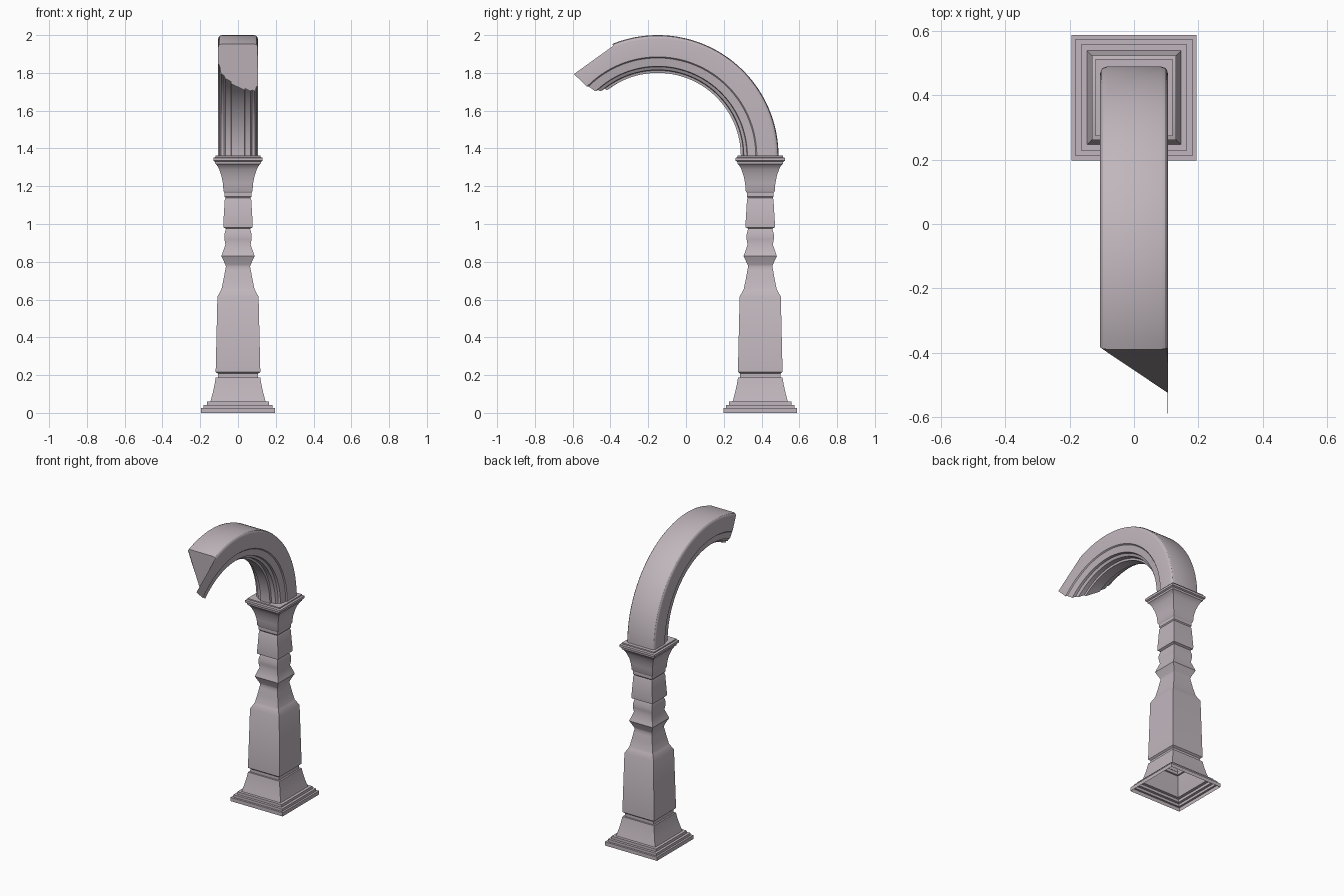
import bpy, bmesh, math

if "Cube" in bpy.data.objects:
    bpy.data.objects.remove(bpy.data.objects["Cube"])

CY = 0.393                 # column axis in y
AY, AZ = -0.15, 1.36       # arch centre

stone = bpy.data.materials.new("stone")
stone.diffuse_color = (0.53, 0.47, 0.51, 1)
stone.use_nodes = True
stone.node_tree.nodes["Principled BSDF"].inputs["Base Color"].default_value = stone.diffuse_color


def finish(bm, name, angle=30):
    bmesh.ops.remove_doubles(bm, verts=bm.verts, dist=1e-5)
    bmesh.ops.recalc_face_normals(bm, faces=bm.faces)
    me = bpy.data.meshes.new(name)
    bm.to_mesh(me)
    bm.free()
    me.materials.append(stone)
    ob = bpy.data.objects.new(name, me)
    bpy.context.collection.objects.link(ob)
    bpy.ops.object.select_all(action='DESELECT')
    ob.select_set(True)
    bpy.context.view_layer.objects.active = ob
    bpy.ops.object.shade_smooth_by_angle(angle=math.radians(angle))
    return ob


def bridge(bm, rings):
    for a, b in zip(rings, rings[1:]):
        n = len(a)
        for i in range(n):
            j = (i + 1) % n
            if (a[i].co - b[i].co).length + (a[j].co - b[j].co).length > 1e-5:
                bm.faces.new((a[i], a[j], b[j], b[i]))


def square_column(name, profile):
    bm = bmesh.new()
    rings = [[bm.verts.new((sx * h, CY + sy * h, z))
              for sx, sy in ((-1, -1), (1, -1), (1, 1), (-1, 1))]
             for h, z in profile]
    bridge(bm, rings)
    bm.faces.new(rings[-1])
    return finish(bm, name)


# Turned-style square column, open underneath: (half width, height)
square_column("column", [
    (.195, 0), (.195, .025), (.182, .025), (.182, .042), (.165, .042), (.165, .06),
    (.146, .06), (.134, .105), (.124, .15), (.118, .187), (.107, .187), (.107, .208),
    (.118, .217), (.118, .225), (.109, .615), (.09, .65), (.087, .657),
    (.076, .71), (.068, .755), (.064, .775), (.067, .785), (.088, .83), (.084, .842),
    (.067, .89), (.072, .92), (.072, .945), (.064, .975), (.077, .982), (.078, 1.0),
    (.07, 1.13), (.066, 1.138), (.071, 1.145), (.071, 1.165), (.077, 1.175),
    (.08, 1.215), (.088, 1.255), (.1, 1.29), (.112, 1.312), (.12, 1.318),
    (.122, 1.33), (.131, 1.335), (.131, 1.35), (.12, 1.354), (.12, 1.362)])

# Arch with stepped moulding on its inner face: (half width, radius)
half = [(.085, .64), (.097, .636), (.103, .629), (.105, .62), (.105, .525),
        (.098, .519), (.09, .475), (.075, .472), (.066, .456), (.038, .453), (.035, .44)]
section = half + [(-x, r) for x, r in reversed(half)]


def point(x, r, deg):
    a = math.radians(deg)
    return AY + r * math.cos(a), AZ + r * math.sin(a)


bm = bmesh.new()
rings = []
FULL = 112                 # angle where the outer surface stops
for k in range(45):
    rings.append([bm.verts.new((x, *point(x, r, FULL * k / 44))) for x, r in section])

# Broken end: the side and moulding run on, further towards +x
TAIL = 8
for k in range(1, TAIL + 1):
    t = k / TAIL
    ring = []
    for x, r in section:
        end = FULL + 11.8 * (1 + x / .105)
        y0, z0 = point(x, r, FULL)
        if r > .625:       # outer surface stays put
            y, z = y0, z0
        elif r > .6:       # upper corner runs straight to the tip
            y1, z1 = point(x, r, end)
            y, z = y0 + t * (y1 - y0), z0 + t * (z1 - z0)
        else:
            y, z = point(x, r, FULL + t * (end - FULL))
        ring.append(bm.verts.new((x, y, z)))
    rings.append(ring)
bridge(bm, rings)
bm.faces.new(rings[0])
bm.faces.new(rings[-1])
finish(bm, "arch")
